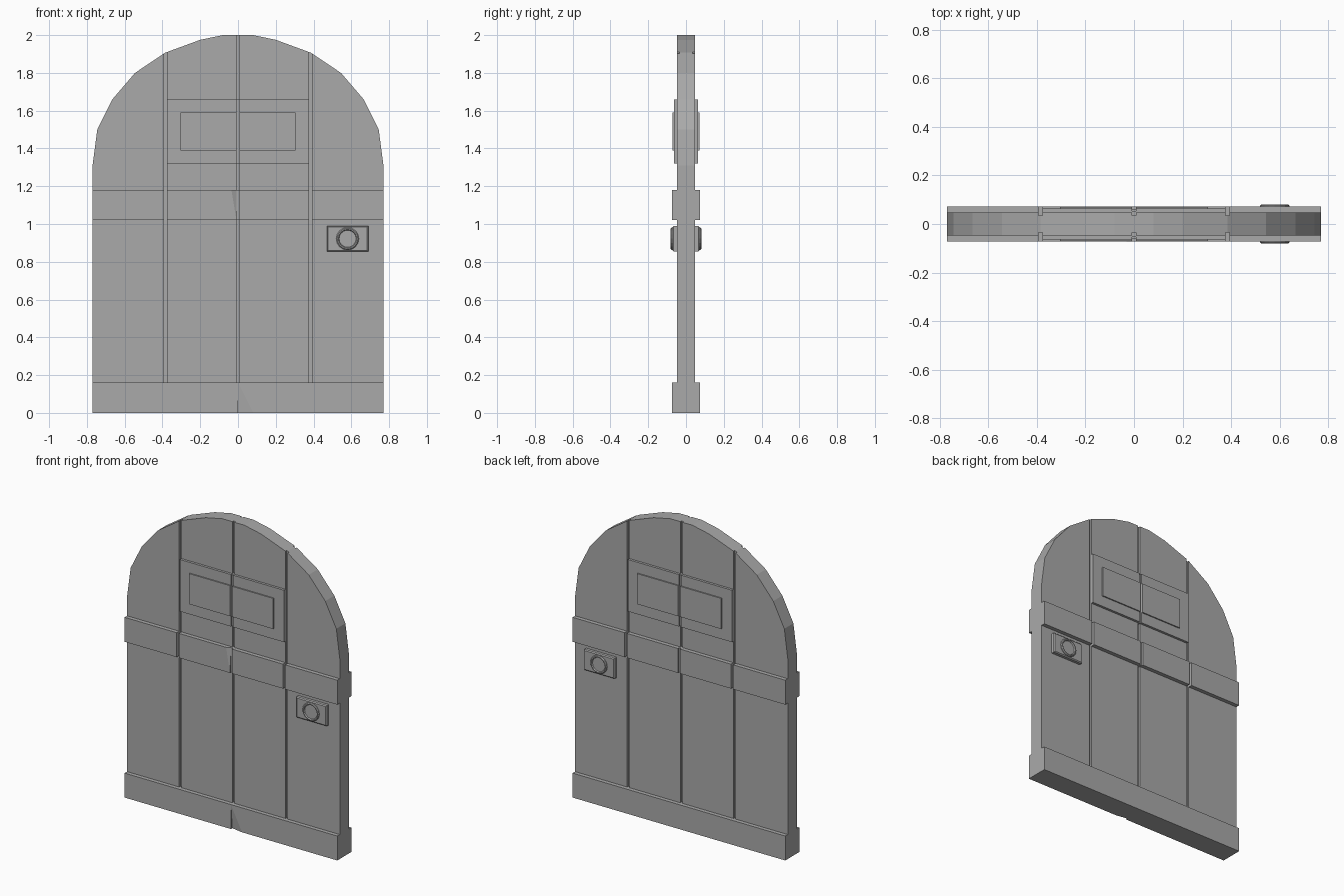
import bpy, bmesh, math
from mathutils import Vector, Matrix

cube = bpy.data.objects.get("Cube")
if cube:
    bpy.data.objects.remove(cube, do_unlink=True)

grey = bpy.data.materials.new("grey")
grey.use_nodes = True
grey.diffuse_color = (0.4, 0.4, 0.4, 1)
grey.node_tree.nodes["Principled BSDF"].inputs["Base Color"].default_value = (0.4, 0.4, 0.4, 1)

HALF_W = 0.77
BOARD_Y, GROOVE_Y, RAIL_Y = 0.047, 0.035, 0.073
BOARDS = [(-HALF_W, -0.393), (-0.377, -0.008), (0.008, 0.377), (0.393, HALF_W)]
GROOVES = [(a[1], b[0]) for a, b in zip(BOARDS, BOARDS[1:])]
ARCH = [(0.77, 1.31), (0.745, 1.5), (0.665, 1.66), (0.545, 1.8),
        (0.385, 1.907), (0.2, 1.975), (0.08, 2.0)]


def finish(bm, name):
    bmesh.ops.recalc_face_normals(bm, faces=bm.faces)
    mesh = bpy.data.meshes.new(name)
    bm.to_mesh(mesh)
    bm.free()
    mesh.materials.append(grey)
    obj = bpy.data.objects.new(name, mesh)
    bpy.context.collection.objects.link(obj)
    return obj


def box_bm(x, y, z):
    bm = bmesh.new()
    size = Matrix.Diagonal((x[1] - x[0], y[1] - y[0], z[1] - z[0], 1))
    mid = Matrix.Translation((sum(x) / 2, sum(y) / 2, sum(z) / 2))
    bmesh.ops.create_cube(bm, size=1, matrix=mid @ size)
    return bm


def box(name, x, y, z):
    return finish(box_bm(x, y, z), name)


def arched_strip(name, x, depth):
    """Slice of the arched door outline between two x positions."""
    bm = bmesh.new()
    outline = [(HALF_W, 0.16)] + ARCH
    outline += [(-px, pz) for px, pz in reversed(outline)]
    face = bm.faces.new([bm.verts.new((px, -depth, pz)) for px, pz in outline])
    ext = bmesh.ops.extrude_face_region(bm, geom=[face])["geom"]
    bmesh.ops.translate(bm, vec=(0, 2 * depth, 0),
                        verts=[v for v in ext if isinstance(v, bmesh.types.BMVert)])
    for limit, side in ((x[0], -1), (x[1], 1)):
        if abs(limit) < HALF_W:
            geom = bm.verts[:] + bm.edges[:] + bm.faces[:]
            cut = bmesh.ops.bisect_plane(bm, geom=geom, plane_co=(limit, 0, 0),
                                         plane_no=(side, 0, 0), clear_outer=True)
            edges = [e for e in cut["geom_cut"] if isinstance(e, bmesh.types.BMEdge)]
            bmesh.ops.contextual_create(bm, geom=edges)
    return finish(bm, name)


def chipped_box(name, x, y, z, corner, reach):
    """Box with one front corner pushed in along a diagonal crease."""
    bm = box_bm(x, y, z)
    bmesh.ops.bisect_plane(bm, geom=bm.verts[:] + bm.edges[:] + bm.faces[:],
                           plane_co=(reach, 0, 0), plane_no=(1, 0, 0))
    front = Vector((corner[0], y[0], corner[1]))
    chip = min(bm.verts, key=lambda v: (v.co - front).length)
    face = max(chip.link_faces, key=lambda f: abs(f.normal.y))
    loop = next(l for l in face.loops if l.vert == chip)
    ends = [loop.link_loop_prev.vert, loop.link_loop_next.vert]
    bmesh.ops.connect_verts(bm, verts=ends)
    chip.co.y += 0.014
    return finish(bm, name)


# Door boards with recessed grooves between them
for i, span in enumerate(BOARDS):
    arched_strip(f"board_{i + 1}", span, BOARD_Y)
for i, span in enumerate(GROOVES):
    arched_strip(f"groove_{i + 1}", span, GROOVE_Y)

# Bottom rail, chipped at the middle of the front
BOTTOM = (0, 0.16)
box("bottom_rail_right", (-HALF_W, 0), (-RAIL_Y, RAIL_Y), BOTTOM)
chipped_box("bottom_rail_left", (0, HALF_W), (-RAIL_Y, RAIL_Y), BOTTOM, (0, 0), 0.08)


def side_y(side, inner, outer):
    return tuple(sorted((side * inner, side * outer)))


MIDDLE = (1.02, 1.18)
for side, label in ((-1, "front"), (1, "back")):
    # Middle rail, split at the grooves
    rail = side_y(side, BOARD_Y, RAIL_Y)
    for i, span in enumerate(BOARDS):
        name = f"{label}_middle_rail_{i + 1}"
        if side < 0 and i == 1:
            chipped_box(name, span, rail, MIDDLE, (span[1], MIDDLE[1]), -0.035)
        else:
            box(name, span, rail, MIDDLE)
    box(f"{label}_rail_joint", GROOVES[1], side_y(side, GROOVE_Y, 0.06), MIDDLE)

    # Window frame and raised pane, split down the middle
    for half, span in (("right", BOARDS[1]), ("left", BOARDS[2])):
        box(f"{label}_window_frame_{half}", span, side_y(side, BOARD_Y, 0.063), (1.32, 1.66))
        pane = (max(span[0], -0.305), min(span[1], 0.305))
        box(f"{label}_window_pane_{half}", pane, side_y(side, 0.063, 0.071), (1.39, 1.59))
    box(f"{label}_window_joint", GROOVES[1], side_y(side, GROOVE_Y, 0.053), (1.32, 1.66))

    # Lock plate with a narrow bevelled rim
    bm = box_bm((0.47, 0.69), side_y(side, BOARD_Y, 0.071), (0.855, 0.99))
    outer = [f for f in bm.faces if f.normal.y * side > 0.5]
    bmesh.ops.bevel(bm, geom=list(outer[0].edges), offset=0.006, segments=1, affect="EDGES")
    finish(bm, f"{label}_lock_plate")

    # Round lock ring with a sunken centre
    bm = bmesh.new()
    profile = [(0.06, 0.068), (0.06, 0.076), (0.055, 0.081), (0.049, 0.081), (0.045, 0.074), (0, 0.074)]
    pts = [bm.verts.new((r, side * y, 0)) for r, y in profile]
    edges = [bm.edges.new(pair) for pair in zip(pts, pts[1:])]
    bmesh.ops.spin(bm, geom=pts + edges, cent=(0, 0, 0), axis=(0, 1, 0),
                   angle=math.tau, steps=16, use_merge=True)
    bmesh.ops.remove_doubles(bm, verts=bm.verts, dist=0.0005)
    bmesh.ops.translate(bm, verts=bm.verts, vec=(0.58, 0, 0.922))
    ring = finish(bm, f"{label}_lock_ring")
    if sum(p.normal.y * side for p in ring.data.polygons) < 0:
        ring.data.flip_normals()
